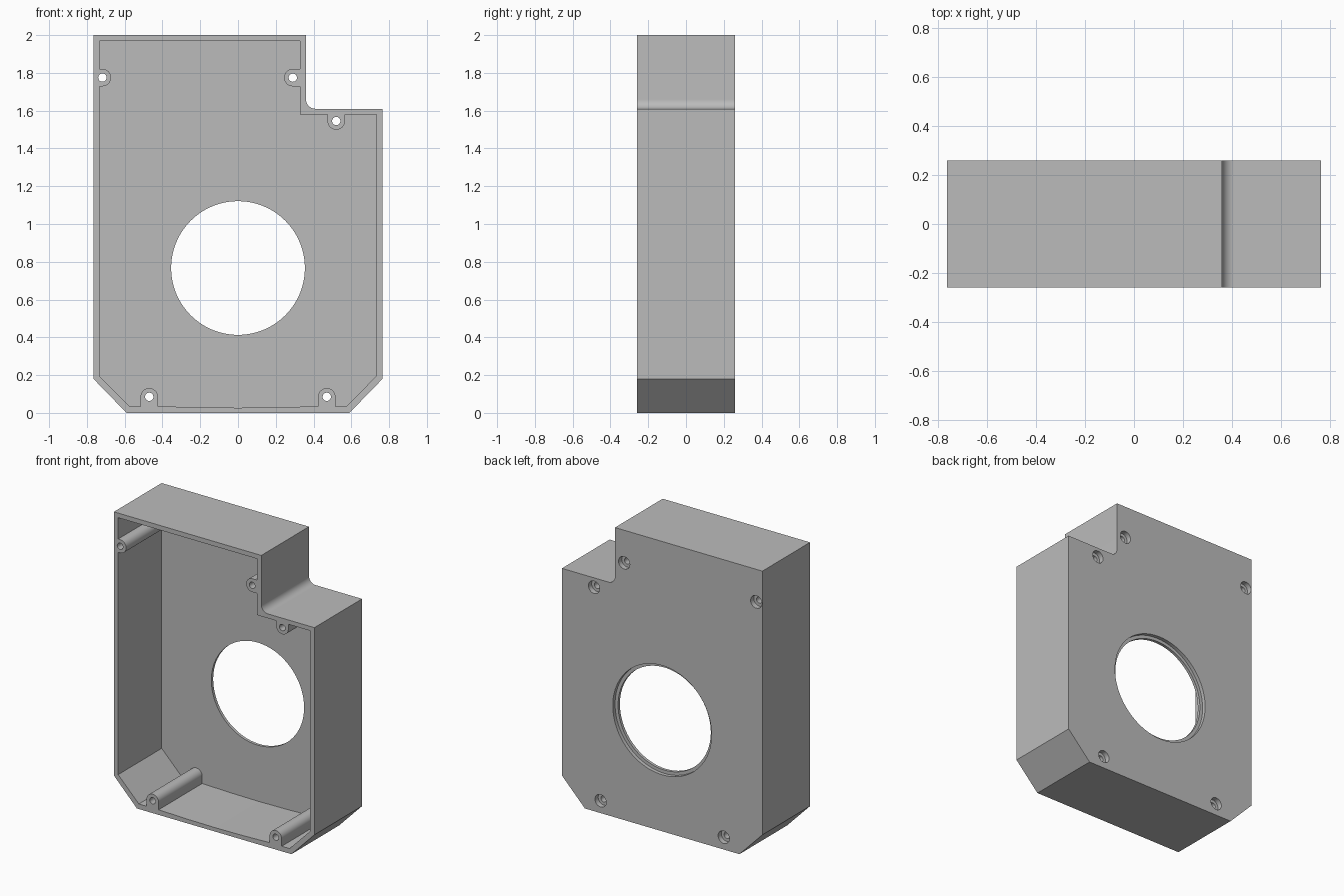
import bpy, bmesh
from math import sin, cos, pi, radians

cube = bpy.data.objects.get("Cube")
if cube:
    bpy.data.objects.remove(cube, do_unlink=True)

grey = bpy.data.materials.new("plain_grey")
grey.use_nodes = True
colour = (0.5, 0.5, 0.5, 1)
grey.diffuse_color = colour
grey.node_tree.nodes["Principled BSDF"].inputs["Base Color"].default_value = colour

FRONT, BACK = -0.26, 0.26
PLATE, STEP = 0.045, 0.025
WALL = 0.765


def prism(name, outline, y0, y1):
    """Extrude an x-z outline from y0 to y1."""
    bm = bmesh.new()
    face = bm.faces.new([bm.verts.new((x, y0, z)) for x, z in outline])
    grown = bmesh.ops.extrude_face_region(bm, geom=[face])
    for v in grown["geom"]:
        if isinstance(v, bmesh.types.BMVert):
            v.co.y = y1
    bmesh.ops.recalc_face_normals(bm, faces=bm.faces)
    mesh = bpy.data.meshes.new(name)
    bm.to_mesh(mesh)
    bm.free()
    mesh.materials.append(grey)
    obj = bpy.data.objects.new(name, mesh)
    bpy.context.collection.objects.link(obj)
    return obj


def arc(x, z, r, start, end, n):
    angles = [start + (end - start) * i / n for i in range(n + 1)]
    return [(x + r * cos(a), z + r * sin(a)) for a in angles]


def circle(x, z, r, n):
    return arc(x, z, r, 0, 2 * pi, n)[:-1]


def cut(target, tool):
    """Subtract the tool from the target and discard it."""
    mod = target.modifiers.new("cut", "BOOLEAN")
    mod.operation = "DIFFERENCE"
    mod.solver = "EXACT"
    mod.object = tool
    bpy.context.view_layer.objects.active = target
    bpy.ops.object.modifier_apply(modifier=mod.name)
    bpy.data.objects.remove(tool, do_unlink=True)


# Outer shell with a notched corner, a filleted notch and chamfered feet
outer = [(-WALL, 2), (0.36, 2)]
outer += arc(0.41, 1.66, 0.05, pi, 1.5 * pi, 12)
outer += [(WALL, 1.61), (WALL, 0.18), (0.59, 0), (-0.59, 0), (-WALL, 0.18)]
housing = prism("housing", outer, FRONT, BACK)

# Hollow inside, with a slightly dished floor
inner = [(-0.733, 1.968), (0.328, 1.968), (0.328, 1.58), (0.732, 1.58),
         (0.732, 0.195), (0.575, 0.035), (0.42, 0.035), (0.2, 0.029), (0, 0.027),
         (-0.2, 0.029), (-0.42, 0.035), (-0.575, 0.035), (-0.733, 0.195)]
cavity = prism("cavity", inner, FRONT - 0.1, BACK - PLATE)

# Screw posts: centre and the direction of the wall they grow from
posts = [(-0.718, 1.775, pi), (0.29, 1.775, 0), (0.52, 1.545, pi / 2),
         (-0.47, 0.085, -pi / 2), (0.47, 0.085, -pi / 2)]
for x, z, a in posts:
    outline = arc(x, z, 0.046, a + pi / 2, a + 1.5 * pi, 20)
    dx, dz = 0.07 * cos(a), 0.07 * sin(a)
    first, last = outline[0], outline[-1]
    outline += [(last[0] + dx, last[1] + dz), (first[0] + dx, first[1] + dz)]
    cut(cavity, prism("post", outline, FRONT - 0.2, BACK + 0.1))
cut(housing, cavity)

# Screw holes with head recesses in the back
for x, z, a in posts:
    cut(housing, prism("screw_hole", circle(x, z, 0.022, 24), FRONT - 0.1, BACK + 0.1))
    cut(housing, prism("head_recess", circle(x, z, 0.043, 32), BACK - 0.035, BACK + 0.1))

# Large round opening, stepped wider at the back
cut(housing, prism("opening", circle(0, 0.767, 0.354, 96), FRONT - 0.1, BACK + 0.1))
cut(housing, prism("opening_step", circle(0, 0.767, 0.377, 96), BACK - STEP, BACK + 0.1))

# Smooth the curved walls, keep the edges crisp
bpy.ops.object.select_all(action="DESELECT")
housing.select_set(True)
bpy.context.view_layer.objects.active = housing
bpy.ops.object.shade_smooth_by_angle(angle=radians(30))
